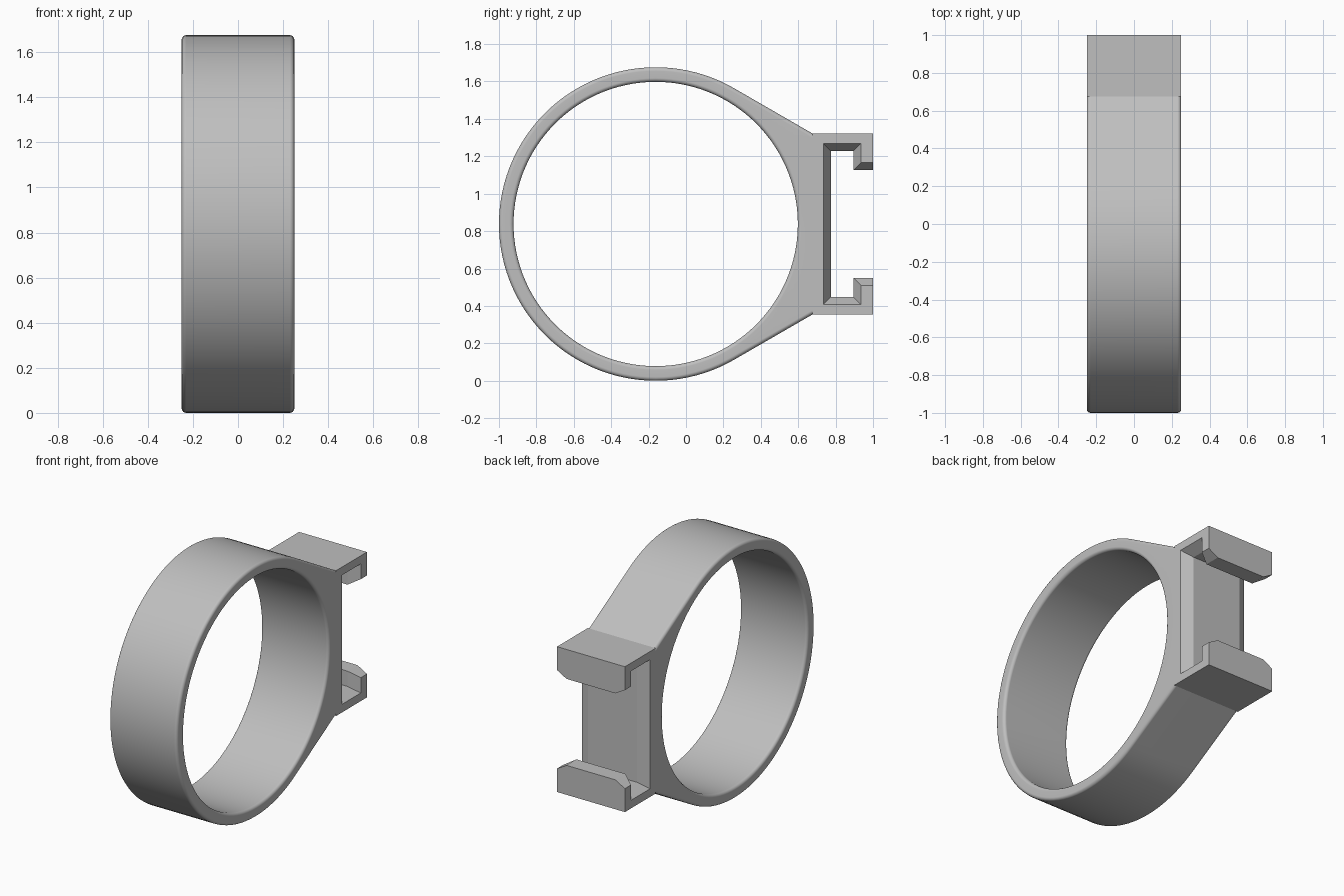
import bpy, bmesh
from math import sin, cos, tan, pi, radians

if "Cube" in bpy.data.objects:
    bpy.data.objects.remove(bpy.data.objects["Cube"])

HALF_W = 0.25            # half width along x
OUTER, INNER = 0.838, 0.76
CY, CZ = -0.162, 0.838   # ring centre
FILLET = 0.02
STEPS = 120

grey = bpy.data.materials.new("plain_grey")
grey.use_nodes = True
GREY = (0.52, 0.52, 0.52, 1)
grey.diffuse_color = GREY
grey.node_tree.nodes["Principled BSDF"].inputs["Base Color"].default_value = GREY


def make_object(name, bm):
    bmesh.ops.recalc_face_normals(bm, faces=bm.faces)
    mesh = bpy.data.meshes.new(name)
    bm.to_mesh(mesh)
    bm.free()
    mesh.materials.append(grey)
    obj = bpy.data.objects.new(name, mesh)
    bpy.context.collection.objects.link(obj)
    return obj


def bridge(bm, a, b):
    n = len(a)
    for i in range(n):
        j = (i + 1) % n
        bm.faces.new((a[i], a[j], b[j], b[i]))


def body_point(t, inset):
    """Outer outline: a circle that runs out along two tangents to a flat back."""
    r, a = OUTER - inset, abs(t)
    if a < radians(29.9):
        corner = (OUTER / 2 - inset) / sin(pi / 3)
        return OUTER, OUTER * tan(t) * corner / (OUTER * tan(pi / 6))
    if a < radians(30.1):
        z = (OUTER / 2 - inset) / sin(pi / 3)
        return OUTER, z if t > 0 else -z
    if a < pi / 3:
        r /= cos(pi / 3 - a)
    return r * cos(t), r * sin(t)


def hole_point(t, inset):
    r = INNER + inset
    return r * cos(t), r * sin(t)


# Clamp ring: filleted section swept round as nested loops
fillet = [(HALF_W - FILLET * (1 - cos(k * pi / 8)), FILLET * (1 - sin(k * pi / 8)))
          for k in range(5)]
section = [(-x, i) for x, i in fillet] + [(x, i) for x, i in reversed(fillet)]
angles = [2 * pi * k / STEPS - pi for k in range(STEPS)]
bm = bmesh.new()
loops = []
for outline, side in ((body_point, section), (hole_point, section[::-1])):
    for x, inset in side:
        points = [outline(t, inset) for t in angles]
        loops.append([bm.verts.new((x, CY + y, CZ + z)) for y, z in points])
for k, loop in enumerate(loops):
    bridge(bm, loop, loops[(k + 1) % len(loops)])
ring = make_object("clamp_ring", bm)
bpy.context.view_layer.objects.active = ring
ring.select_set(True)
bpy.ops.object.shade_smooth_by_angle(angle=radians(27))
ring.select_set(False)
weighted = ring.modifiers.new("even_shading", 'WEIGHTED_NORMAL')
weighted.keep_sharp = True


# Slotted bracket: C profile whose slot flares towards both ends
def c_profile(flare):
    half = [(CY + OUTER, 0.484), (1.0, 0.484), (1.0, 0.288 + flare),
            (0.895 + flare, 0.288 + flare), (0.895 + flare, 0.39 + flare),
            (0.775 - flare, 0.39 + flare)]
    return half + [(y, -z) for y, z in reversed(half)]


bm = bmesh.new()
rings = []
for x, flare in ((-HALF_W, 0.04), (-0.18, 0), (0.18, 0), (HALF_W, 0.04)):
    rings.append([bm.verts.new((x, y, CZ + z)) for y, z in c_profile(flare)])
for a, b in zip(rings, rings[1:]):
    bridge(bm, a, b)
bm.faces.new(rings[0])
bm.faces.new(rings[-1])
make_object("slot_bracket", bm)
